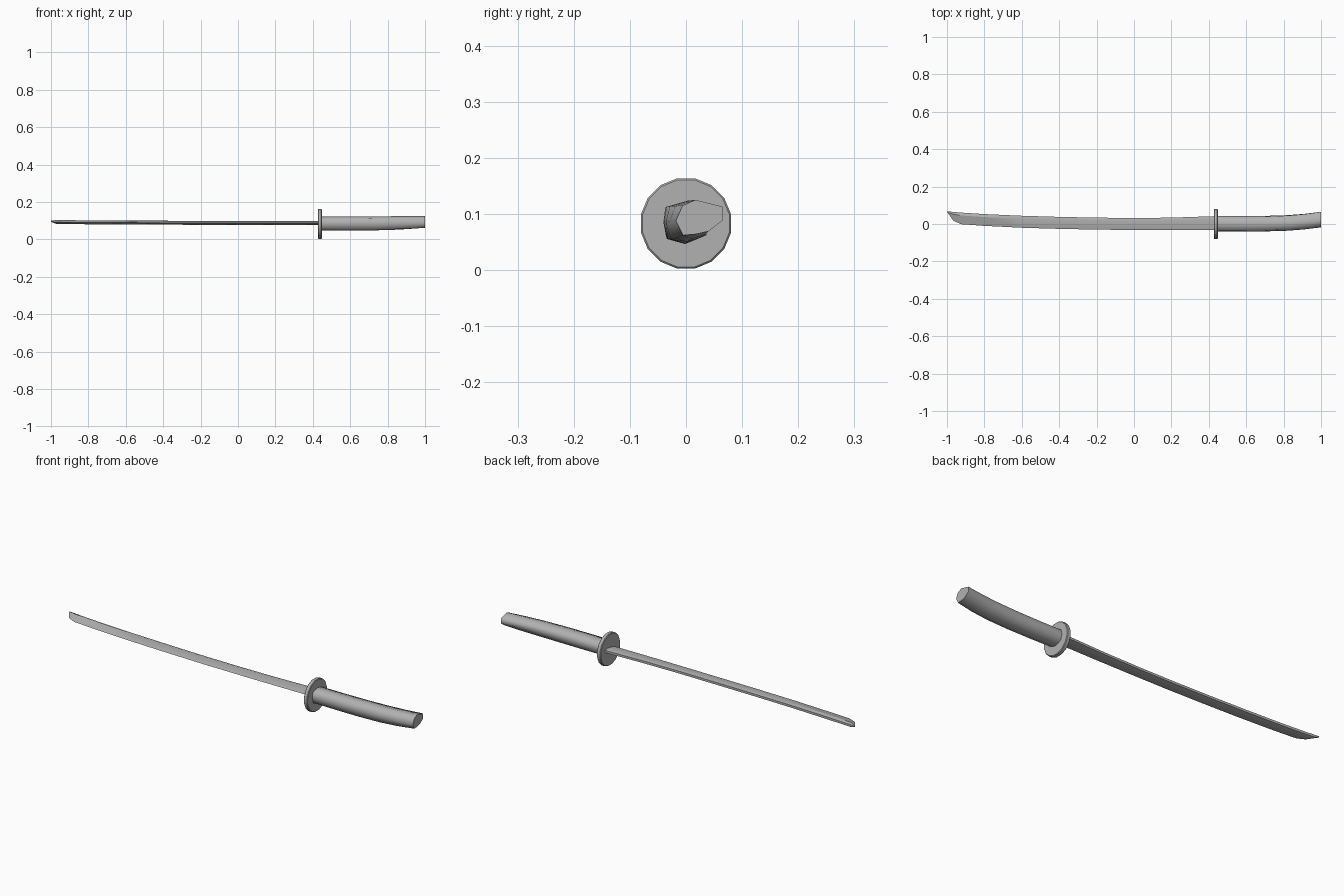
import bpy, bmesh, math

if "Cube" in bpy.data.objects:
    bpy.data.objects.remove(bpy.data.objects["Cube"])

steel = bpy.data.materials.new("dark_grey")
steel.diffuse_color = (0.44, 0.44, 0.44, 1)
steel.use_nodes = True
steel.node_tree.nodes["Principled BSDF"].inputs["Base Color"].default_value = steel.diffuse_color


def loft(name, rings, angle):
    """Skin a list of equal-length rings and cap both ends."""
    bm = bmesh.new()
    loops = [[bm.verts.new(p) for p in ring] for ring in rings]
    for a, b in zip(loops, loops[1:]):
        for i in range(len(a)):
            j = (i + 1) % len(a)
            bm.faces.new((a[i], a[j], b[j], b[i]))
    bm.faces.new(loops[0])
    bm.faces.new(loops[-1])
    bmesh.ops.recalc_face_normals(bm, faces=bm.faces)
    me = bpy.data.meshes.new(name)
    bm.to_mesh(me)
    bm.free()
    me.materials.append(steel)
    ob = bpy.data.objects.new(name, me)
    bpy.context.collection.objects.link(ob)
    bpy.context.view_layer.objects.active = ob
    ob.select_set(True)
    bpy.ops.object.shade_smooth_by_angle(angle=math.radians(angle))
    ob.select_set(False)
    return ob


# Guard: flat 16-sided disc with a slightly bevelled rim
def disc(x, r):
    return [(x, r * math.cos((i + .5) * math.pi / 8),
             0.083 + r * math.sin((i + .5) * math.pi / 8)) for i in range(16)]


loft("guard", [disc(.427, .079), disc(.430, .082),
               disc(.445, .082), disc(.448, .079)], 35)

# Handle: octagonal grip, bending towards +y and blending to a smaller end
front = [(-.036, .112), (.003, .122), (.038, .112), (.044, .088),
         (.036, .062), (.0, .047), (-.034, .058), (-.039, .085)]
end = [(-.006, .115), (.017, .125), (.065, .113), (.065, .088),
       (.040, .069), (.018, .064), (-.005, .062), (-.018, .088)]
# x, blend between the end sections, extra y offset, underside sag
stations = [(.44, 0, 0, 0), (.57, .08, -.003, .002), (.70, .25, -.006, .004),
            (.82, .48, -.007, .005), (.91, .72, -.005, .004), (1.0, 1, 0, 0)]
rings = []
for x, t, dy, sag in stations:
    ring = []
    for a, b in zip(front, end):
        y, z = a[0] + (b[0] - a[0]) * t, a[1] + (b[1] - a[1]) * t
        ring.append((x, y + dy, z - (sag if z < .075 else 0)))
    rings.append(ring)
loft("handle", rings, 75)

# Blade: curved, thick spine on +y and thin cutting edge on -y
# slanted tip: x of edge, x of spine, edge y, spine y, mid z
blade = [(.44, .44, -.032, .042, .088), (.2, .2, -.033, .034, .088),
         (0, 0, -.032, .032, .088), (-.2, -.2, -.030, .034, .088),
         (-.4, -.4, -.026, .038, .089), (-.6, -.6, -.020, .044, .090),
         (-.8, -.8, -.010, .053, .091), (-.925, -.925, -.001, .061, .092),
         (-.965, -.972, .017, .065, .093), (-.995, -1.0, .058, .068, .096)]
rings = []
for xe, xs, ye, ys, z in blade:
    w = ys - ye
    h = min(.0105, w * .35)
    xm, ym = xs + (xe - xs) * .3, ys - w * .25
    rings.append([(xe, ye, z - .001), (xm, ym, z + h), (xs, ys, z + h * .55),
                  (xs, ys, z - h * .55), (xm, ym, z - h)])
loft("blade", rings, 30)
